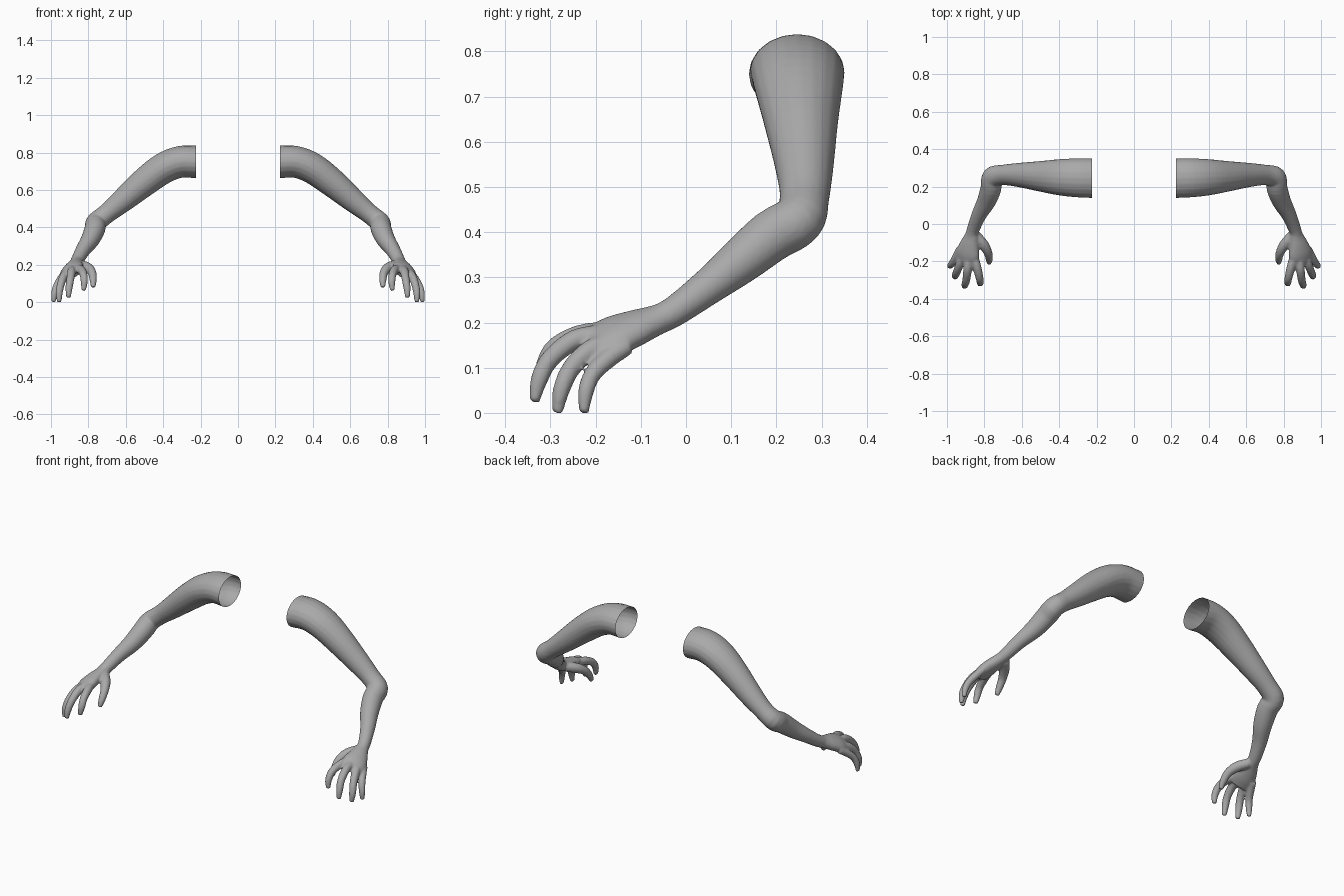
import bpy
import bmesh
import math
from mathutils import Vector

if "Cube" in bpy.data.objects:
    bpy.data.objects.remove(bpy.data.objects["Cube"], do_unlink=True)

SIDES = 20
CUT_X = 0.225

skin = bpy.data.materials.new("plain_grey")
skin.use_nodes = True
grey = (0.4, 0.4, 0.4, 1)
skin.diffuse_color = grey
skin.node_tree.nodes["Principled BSDF"].inputs["Base Color"].default_value = grey


def spline(rows, steps=4):
    """Smooth curve through rows of (x, y, z, wide radius, thin radius)."""
    pts = [Vector(r) for r in rows]
    ends = [2 * pts[0] - pts[1]] + pts + [2 * pts[-1] - pts[-2]]
    out = []
    for a, b, c, d in zip(ends, ends[1:], ends[2:], ends[3:]):
        for i in range(steps):
            t = i / steps
            out.append(0.5 * (2 * b + (c - a) * t + (2 * a - 5 * b + 4 * c - d) * t ** 2
                              + (3 * b - a - 3 * c + d) * t ** 3))
    return out + [pts[-1]]


def loft(bm, rows, wide):
    """Closed tube of elliptical rings; wide is the direction of the wide radius."""
    path = spline(rows)
    rings = []
    for i, p in enumerate(path):
        ahead, behind = path[min(i + 1, len(path) - 1)], path[max(i - 1, 0)]
        tangent = Vector(ahead[:3]) - Vector(behind[:3])
        tangent.normalize()
        u = Vector(wide)
        u = (u - tangent * u.dot(tangent)).normalized()
        v = tangent.cross(u)
        ring = []
        for k in range(SIDES):
            a = math.tau * k / SIDES
            ring.append(bm.verts.new(Vector(p[:3]) + u * p[3] * math.cos(a) + v * p[4] * math.sin(a)))
        rings.append(ring)
    for r, s in zip(rings, rings[1:]):
        for k in range(SIDES):
            n = (k + 1) % SIDES
            bm.faces.new((r[k], r[n], s[n], s[k]))
    bm.faces.new(rings[0][::-1])
    bm.faces.new(rings[-1])


def finger(bm, points, radii):
    loft(bm, [(*p, r, r) for p, r in zip(points, radii)], (1, 0.2, 0))


bm = bmesh.new()

# Upper arm, elbow and forearm
loft(bm, [
    (0.18, 0.245, 0.75, 0.106, 0.087),
    (0.225, 0.245, 0.75, 0.106, 0.087),
    (0.31, 0.247, 0.75, 0.104, 0.085),
    (0.40, 0.25, 0.715, 0.097, 0.083),
    (0.50, 0.255, 0.642, 0.082, 0.077),
    (0.615, 0.262, 0.545, 0.065, 0.064),
    (0.70, 0.262, 0.475, 0.055, 0.053),
    (0.757, 0.248, 0.427, 0.058, 0.055),
    (0.765, 0.19, 0.392, 0.058, 0.056),
    (0.79, 0.12, 0.335, 0.051, 0.050),
    (0.828, 0.05, 0.28, 0.041, 0.040),
    (0.86, -0.03, 0.222, 0.034, 0.034),
    (0.872, -0.08, 0.20, 0.034, 0.030),
], (0, 1, 0))

# Palm, tilted down toward the little finger
loft(bm, [
    (0.862, -0.04, 0.215, 0.032, 0.032),
    (0.870, -0.075, 0.202, 0.042, 0.033),
    (0.880, -0.115, 0.187, 0.056, 0.036),
    (0.889, -0.16, 0.170, 0.068, 0.036),
    (0.895, -0.205, 0.152, 0.063, 0.029),
], (0.9, 0.3, -0.4))

# Thumb
finger(bm, [(0.845, -0.06, 0.20), (0.805, -0.11, 0.185), (0.780, -0.155, 0.157),
            (0.774, -0.19, 0.115), (0.775, -0.208, 0.080)],
       (0.026, 0.028, 0.023, 0.019, 0.012))

# Four fingers, from index to little finger
RADII = (0.022, 0.023, 0.021, 0.019, 0.012)
finger(bm, [(0.855, -0.17, 0.182), (0.838, -0.235, 0.172), (0.826, -0.288, 0.147),
            (0.822, -0.313, 0.108), (0.826, -0.322, 0.062)], RADII)
finger(bm, [(0.885, -0.18, 0.175), (0.890, -0.245, 0.162), (0.897, -0.300, 0.120),
            (0.904, -0.325, 0.073), (0.906, -0.336, 0.024)], RADII)
finger(bm, [(0.912, -0.16, 0.160), (0.930, -0.21, 0.140), (0.946, -0.253, 0.100),
            (0.956, -0.276, 0.050), (0.956, -0.285, 0.0)], RADII)
finger(bm, [(0.930, -0.13, 0.148), (0.950, -0.172, 0.120), (0.970, -0.207, 0.085),
            (0.982, -0.222, 0.045), (0.986, -0.226, 0.0)], [r * 0.92 for r in RADII])

bmesh.ops.recalc_face_normals(bm, faces=bm.faces)
mesh = bpy.data.meshes.new("left_arm")
bm.to_mesh(mesh)
bm.free()
left = bpy.data.objects.new("left_arm", mesh)
bpy.context.collection.objects.link(left)

# Fuse the parts into one soft skin
remesh = left.modifiers.new("fuse", "REMESH")
remesh.mode = "VOXEL"
remesh.voxel_size = 0.006
soften = left.modifiers.new("soften", "SMOOTH")
soften.factor = 0.5
soften.iterations = 5
bpy.context.view_layer.update()
evaluated = left.evaluated_get(bpy.context.evaluated_depsgraph_get())
fused = bpy.data.meshes.new_from_object(evaluated)
left.modifiers.clear()

# Cut the shoulder end open
bm = bmesh.new()
bm.from_mesh(fused)
bmesh.ops.bisect_plane(bm, geom=bm.verts[:] + bm.edges[:] + bm.faces[:],
                       plane_co=(CUT_X, 0, 0), plane_no=(1, 0, 0), clear_inner=True)
bm.to_mesh(fused)
bm.free()
fused.materials.clear()
fused.materials.append(skin)
fused.shade_smooth()
left.data = fused

# Mirrored right arm
right = bpy.data.objects.new("right_arm", fused.copy())
for v in right.data.vertices:
    v.co.x = -v.co.x
right.data.flip_normals()
bpy.context.collection.objects.link(right)
